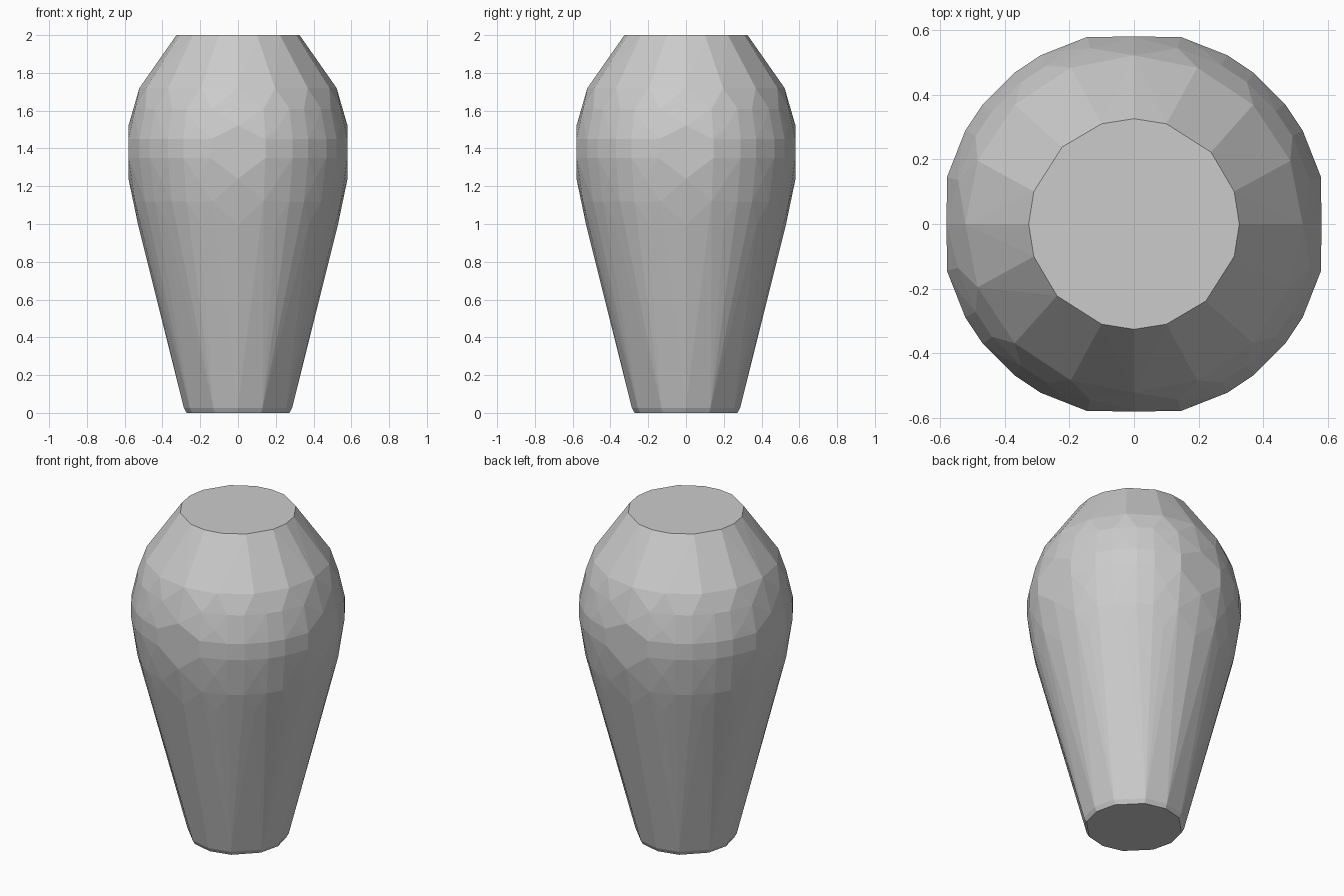
import bpy, bmesh
from math import cos, sin, radians

cube = bpy.data.objects.get("Cube")
if cube:
    bpy.data.objects.remove(cube, do_unlink=True)

# Plain clay grey
clay = bpy.data.materials.new("clay_grey")
clay.use_nodes = True
GREY = (0.6, 0.6, 0.6, 1)
clay.diffuse_color = GREY
clay.node_tree.nodes["Principled BSDF"].inputs["Base Color"].default_value = GREY

# Corner angles within one quarter turn; each pattern repeats four times
FOOT = (0, 27, 63)
EVEN = (0, 22, 45, 68)
BELLY = (14, 29, 38.5, 51.5, 61, 76)
RIM = (0, 18, 43, 72)

# Rings from foot to rim: height, radius, corner pattern
RINGS = (
    (0.0, 0.272, FOOT), (0.025, 0.286, FOOT),
    (1.0, 0.53, EVEN), (1.12, 0.562, BELLY), (1.24, 0.58, EVEN),
    (1.35, 0.597, BELLY), (1.45, 0.597, BELLY),
    (1.52, 0.58, EVEN), (1.61, 0.561, BELLY), (1.72, 0.522, EVEN),
    (2.0, 0.326, RIM),
)

# Faceted vase body: a tight skin around the staggered rings
bm = bmesh.new()
for z, radius, pattern in RINGS:
    for quarter in range(4):
        for angle in pattern:
            a = radians(angle + 90 * quarter)
            bm.verts.new((radius * cos(a), radius * sin(a), z))
hull = bmesh.ops.convex_hull(bm, input=bm.verts[:])
bmesh.ops.delete(bm, geom=[v for v in bm.verts if not v.link_faces], context='VERTS')

# Merge coplanar triangles into broad facets
bmesh.ops.dissolve_limit(bm, angle_limit=radians(1), verts=bm.verts[:], edges=bm.edges[:])
bmesh.ops.recalc_face_normals(bm, faces=bm.faces[:])

mesh = bpy.data.meshes.new("vase_body")
bm.to_mesh(mesh)
bm.free()
mesh.materials.append(clay)
vase = bpy.data.objects.new("vase_body", mesh)
bpy.context.collection.objects.link(vase)
